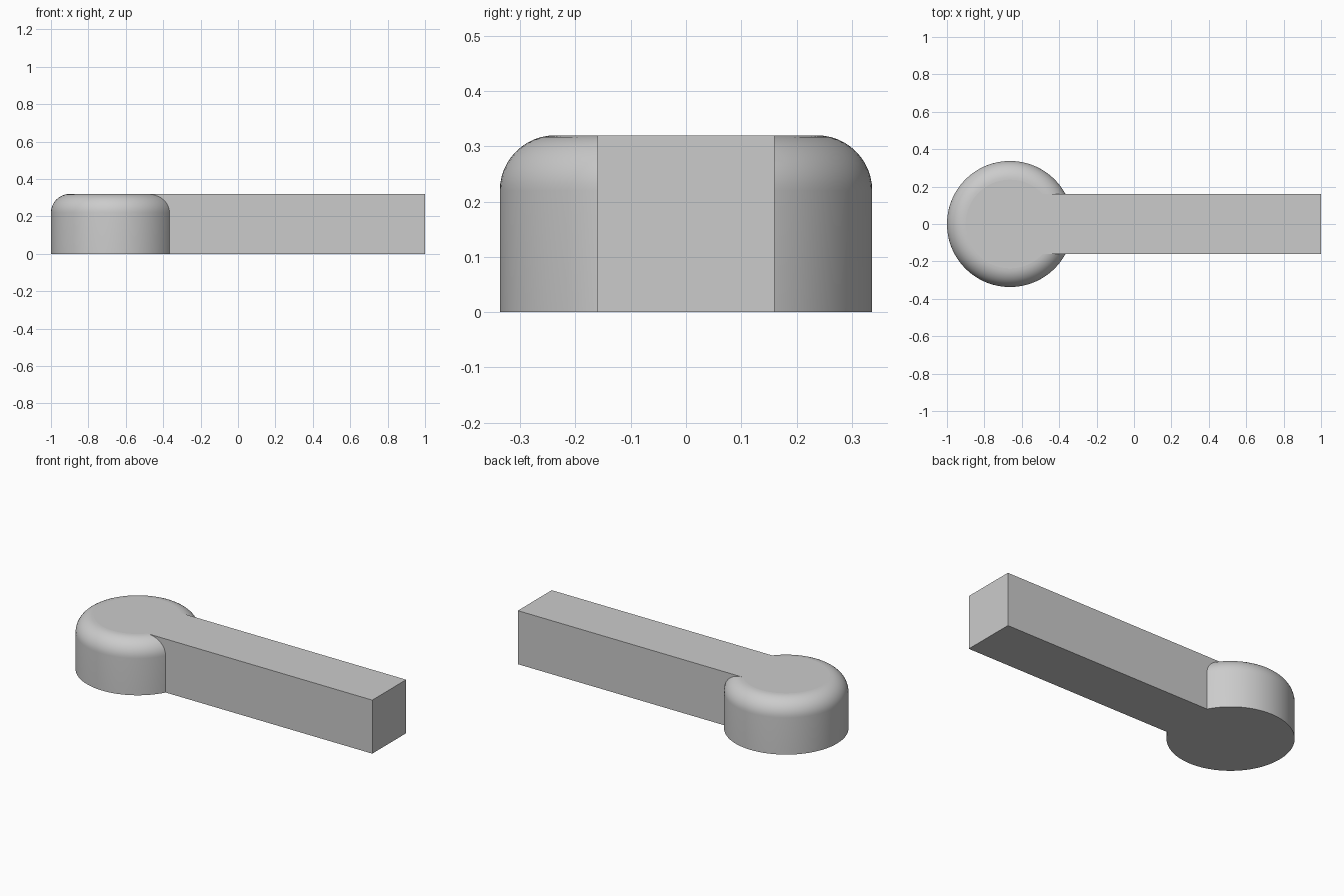
import bpy, bmesh, math

cube = bpy.data.objects.get("Cube")
if cube:
    bpy.data.objects.remove(cube, do_unlink=True)

HEIGHT = 0.32
RADIUS = 0.337
FILLET = 0.1
HEAD_X = RADIUS - 1
BAR_HALF = 0.16

grey = bpy.data.materials.new("plain grey")
grey.use_nodes = True
colour = (0.6, 0.6, 0.6, 1)
grey.diffuse_color = colour
grey.node_tree.nodes["Principled BSDF"].inputs["Base Color"].default_value = colour


def add_object(name, bm):
    bmesh.ops.recalc_face_normals(bm, faces=bm.faces)
    mesh = bpy.data.meshes.new(name)
    bm.to_mesh(mesh)
    bm.free()
    mesh.materials.append(grey)
    obj = bpy.data.objects.new(name, mesh)
    bpy.context.collection.objects.link(obj)
    return obj


# Round head: cylinder with a filleted top rim
bm = bmesh.new()
bmesh.ops.create_cone(bm, cap_ends=True, segments=96, radius1=RADIUS,
                      radius2=RADIUS, depth=HEIGHT)
bmesh.ops.translate(bm, verts=bm.verts, vec=(HEAD_X, 0, HEIGHT / 2))
rim = [e for e in bm.edges if all(v.co.z > HEIGHT - 0.01 for v in e.verts)]
bmesh.ops.bevel(bm, geom=rim, offset=FILLET, segments=12, profile=0.5,
                affect='EDGES')
head = add_object("round_head_with_bar", bm)

# Square-edged bar running from inside the head to the far end
bm = bmesh.new()
bmesh.ops.create_cube(bm, size=1)
for v in bm.verts:
    v.co.x = 1 if v.co.x > 0 else HEAD_X + 0.05
    v.co.y = math.copysign(BAR_HALF, v.co.y)
    v.co.z = HEIGHT if v.co.z > 0 else 0
bar = add_object("bar", bm)

# Join both into one clean solid
union = head.modifiers.new("union", 'BOOLEAN')
union.operation = 'UNION'
union.solver = 'EXACT'
union.object = bar
bpy.context.view_layer.update()
bpy.ops.object.select_all(action='DESELECT')
head.select_set(True)
bpy.context.view_layer.objects.active = head
bpy.ops.object.modifier_apply(modifier=union.name)
bpy.data.objects.remove(bar, do_unlink=True)

# Smooth the curved wall and rim, keeping the flat faces crisp
bpy.ops.object.shade_smooth_by_angle(angle=math.radians(25))
for face in head.data.polygons:
    if abs(face.normal.z) > 0.9999:
        face.use_smooth = False
